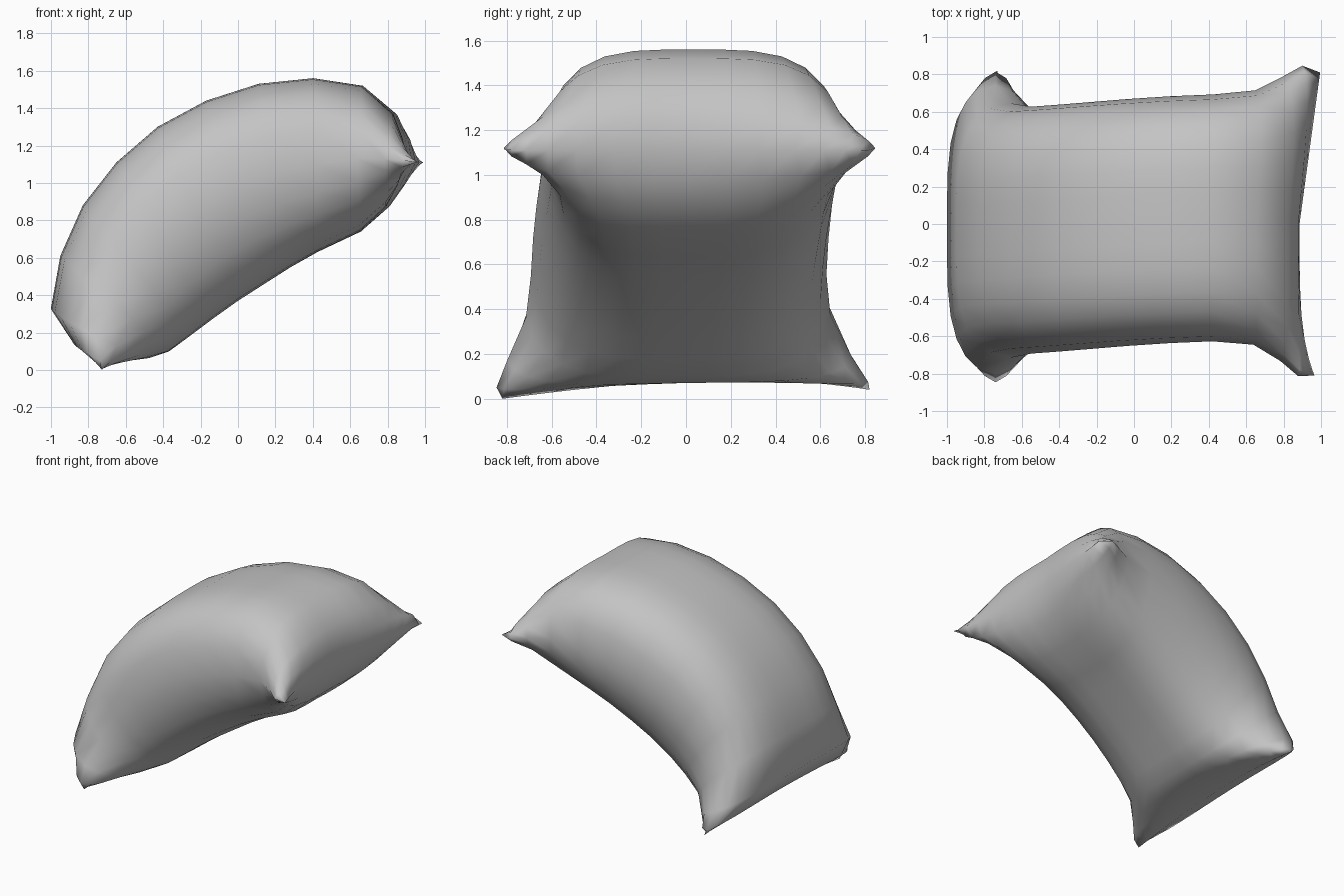
import bpy
import bmesh
from math import pi, sin
from mathutils import Vector

cube = bpy.data.objects.get("Cube")
if cube:
    bpy.data.objects.remove(cube, do_unlink=True)

fabric = bpy.data.materials.new("grey fabric")
fabric.use_nodes = True
colour = (0.55, 0.55, 0.55, 1)
fabric.diffuse_color = colour
fabric.node_tree.nodes["Principled BSDF"].inputs["Base Color"].default_value = colour

# Stations along the bend: outer face (x, z), seam (x, z), inner face (x, z),
# half width, edge softness
STATIONS = [
    ((-.73, .08), (-.73, .08), (-.73, .08), .82, 1),
    ((-.89, .17), (-.74, .1), (-.58, .07), .83, .5),
    ((-1, .33), (-.74, .2), (-.47, .07), .77, .5),
    ((-.95, .61), (-.66, .38), (-.37, .1), .68, .5),
    ((-.83, .88), (-.55, .56), (-.26, .18), .66, .45),
    ((-.65, 1.11), (-.42, .72), (-.14, .27), .66, .45),
    ((-.43, 1.3), (-.24, .86), (0, .37), .66, .45),
    ((-.17, 1.44), (-.04, .97), (.14, .46), .66, .45),
    ((.11, 1.53), (.18, 1.05), (.28, .55), .66, .45),
    ((.4, 1.56), (.4, 1.1), (.42, .63), .66, .45),
    ((.66, 1.52), (.61, 1.13), (.65, .74), .68, .5),
    ((.83, 1.37), (.74, 1.13), (.79, .87), .76, .65),
    ((.88, 1.24), (.82, 1.12), (.85, .98), .83, .65),
    ((.885, 1.11), (.885, 1.11), (.885, 1.11), .81, 1),
]
HALF = [.2, .4, .6, .76, .88, .96, 1]
ACROSS = [-t for t in reversed(HALF)] + [0] + HALF


def surface_point(row, t, inner):
    """Point on the outer or inner face of the cushion."""
    outer_p, seam_p, inner_p, width, softness = STATIONS[row]
    along = row / (len(STATIONS) - 1)
    if inner:
        softness += .15 * sin(pi * along)
    seam = Vector(seam_p)
    face = Vector(inner_p if inner else outer_p)
    fullness = max(0, 1 - abs(t) ** 3.8) ** softness
    x, z = seam + (face - seam) * fullness
    # corners of the lower end droop, more so at the front
    droop = (.06 - .02 * t) * t * t - .035 * t * (1 - t * t)
    z -= droop * (1 - along) ** 6
    # the upper end is skewed, with both corners reaching out
    x += (.11 * t if t > 0 else .08 * t ** 4) * along ** 4
    # the sides run a little askew between the corners
    y = width * t - .035 * sin(2 * pi * along)
    return Vector((x, y, z))


# Cushion: two bulging sheets sharing the seam all the way round
bm = bmesh.new()
sheets = []
for inner in (False, True):
    sheets.append([[bm.verts.new(surface_point(r, t, inner)) for t in ACROSS]
                   for r in range(len(STATIONS))])
for side, sheet in enumerate(sheets):
    for low, high in zip(sheet, sheet[1:]):
        for i in range(len(ACROSS) - 1):
            quad = [low[i], high[i], high[i + 1], low[i + 1]]
            bm.faces.new(quad if side else quad[::-1])
bmesh.ops.remove_doubles(bm, verts=bm.verts, dist=0.0001)
bmesh.ops.recalc_face_normals(bm, faces=bm.faces)

mesh = bpy.data.meshes.new("bent_cushion")
bm.to_mesh(mesh)
bm.free()
mesh.materials.append(fabric)
for face in mesh.polygons:
    face.use_smooth = True
cushion = bpy.data.objects.new("bent_cushion", mesh)
bpy.context.collection.objects.link(cushion)
